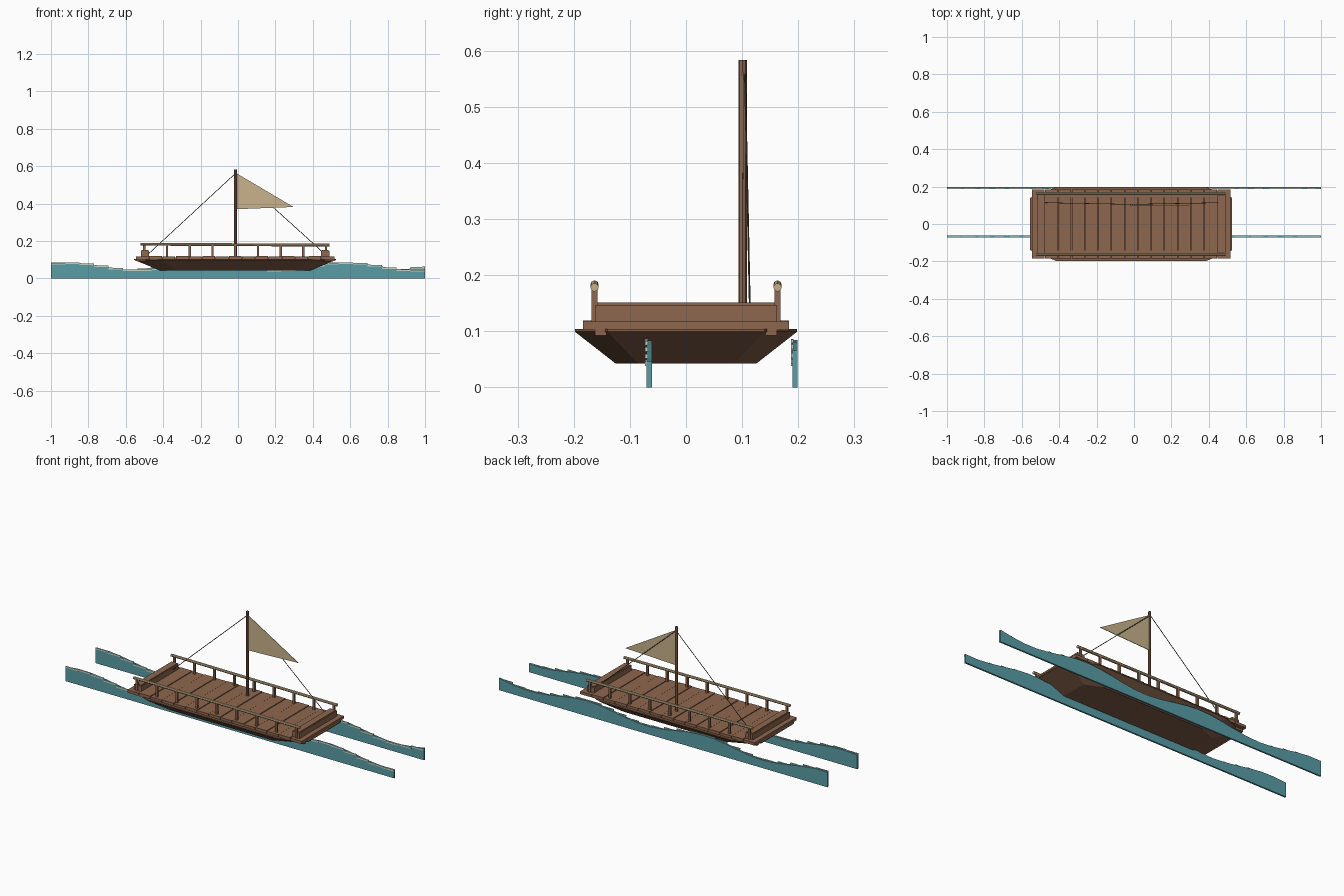
import bpy, bmesh, math
from mathutils import Vector

cube = bpy.data.objects.get("Cube")
if cube:
    bpy.data.objects.remove(cube, do_unlink=True)


def material(name, rgb):
    m = bpy.data.materials.new(name)
    m.use_nodes = True
    m.diffuse_color = (*rgb, 1)
    bsdf = m.node_tree.nodes["Principled BSDF"]
    bsdf.inputs["Base Color"].default_value = (*rgb, 1)
    bsdf.inputs["Roughness"].default_value = 0.9
    return m


WOOD = material("brown wood", (0.27, 0.135, 0.077))
HULL = material("hull wood", (0.22, 0.11, 0.063))
POLE = material("pale bamboo", (0.57, 0.43, 0.25))
SAIL = material("sail cloth", (0.58, 0.45, 0.26))
ROPE = material("dark rope", (0.09, 0.06, 0.04))
WATER = material("teal water", (0.10, 0.34, 0.39))
FOAM = material("pale foam", (0.55, 0.66, 0.56))
CX = -0.015  # middle of the raft along its length


def finish(name, bm, mat):
    bmesh.ops.recalc_face_normals(bm, faces=bm.faces)
    mesh = bpy.data.meshes.new(name)
    bm.to_mesh(mesh)
    bm.free()
    mesh.materials.append(mat)
    ob = bpy.data.objects.new(name, mesh)
    bpy.context.collection.objects.link(ob)
    return ob


def box(name, x, y, z, mat):
    """Box from (low, high) ranges."""
    bm = bmesh.new()
    bmesh.ops.create_cube(bm, size=1)
    for v in bm.verts:
        v.co = [lo + (hi - lo) * (c + 0.5) for (lo, hi), c in zip((x, y, z), v.co)]
    return finish(name, bm, mat)


def rod(name, a, b, r, sides, mat):
    """Straight cylinder between two points."""
    a, b = Vector(a), Vector(b)
    bm = bmesh.new()
    bmesh.ops.create_cone(bm, cap_ends=True, segments=sides, radius1=r, radius2=r,
                          depth=(b - a).length)
    turn = (b - a).to_track_quat("Z", "Y")
    for v in bm.verts:
        v.co = turn @ v.co + (a + b) / 2
    return finish(name, bm, mat)


def plate(name, outline, y0, y1, mat):
    """Outline in x and z, given thickness along y."""
    bm = bmesh.new()
    face = bm.faces.new([bm.verts.new((x, y0, z)) for x, z in outline])
    out = bmesh.ops.extrude_face_region(bm, geom=[face])["geom"]
    for v in out:
        if isinstance(v, bmesh.types.BMVert):
            v.co.y = y1
    return finish(name, bm, mat)


# Hull: eight-sided tray that narrows to a flat bottom
def octagon(bm, long, wide, cut_x, cut_y, z):
    pts = [(long, cut_y), (cut_x, wide), (-cut_x, wide), (-long, cut_y),
           (-long, -cut_y), (-cut_x, -wide), (cut_x, -wide), (long, -cut_y)]
    return [bm.verts.new((CX + x, y, z)) for x, y in pts]


bm = bmesh.new()
rings = [octagon(bm, 0.40, 0.125, 0.31, 0.085, 0.042),
         octagon(bm, 0.54, 0.198, 0.40, 0.14, 0.099),
         octagon(bm, 0.54, 0.198, 0.40, 0.14, 0.104)]
for low, high in zip(rings, rings[1:]):
    for i in range(8):
        j = (i + 1) % 8
        bm.faces.new((low[i], low[j], high[j], high[i]))
bm.faces.new(rings[0])
bm.faces.new(rings[-1])
finish("hull", bm, HULL)

# Deck: cross planks on two stringers, with a raised sill at each end
PLANKS = 15
pitch = 1.064 / PLANKS
for i in range(PLANKS):
    x = CX - 0.532 + i * pitch
    box(f"deck_plank_{i + 1}", (x + 0.0015, x + pitch - 0.0015), (-0.184, 0.184),
        (0.102, 0.119 if i % 2 else 0.117), WOOD)
for side, s in (("front", -1), ("back", 1)):
    box(f"{side}_stringer", (CX - 0.53, CX + 0.53),
        (s * 0.152 - 0.01, s * 0.152 + 0.01), (0.092, 0.112), WOOD)
for end, x in (("right", -0.497), ("left", 0.467)):
    box(f"{end}_sill", (x - 0.022, x + 0.022), (-0.162, 0.162), (0.115, 0.147), WOOD)
    box(f"{end}_sill_cap", (x - 0.018, x + 0.018), (-0.158, 0.158), (0.147, 0.151), WOOD)

# Railings: nine posts and a slightly sloping pole on each side
for side, y in (("front", -0.163), ("back", 0.163)):
    for i in range(9):
        x = CX + (i - 4) * 0.1215
        box(f"{side}_rail_post_{i + 1}", (x - 0.006, x + 0.006), (y - 0.005, y + 0.005),
            (0.115, 0.176), WOOD)
    rod(f"{side}_rail", (-0.52, y, 0.183), (0.49, y, 0.178), 0.0075, 8, POLE)

# Mast, sail and stays
MX, MY = -0.013, 0.101
rod("mast", (MX, MY, 0.11), (MX, MY, 0.583), 0.0075, 8, WOOD)
plate("sail", [(MX, 0.565), (MX, 0.37), (0.297, 0.382)], 0.0995, 0.1025, SAIL)
for end, x in (("right", -0.48), ("left", 0.465)):
    rod(f"{end}_stay", (MX, 0.105, 0.562), (x, 0.114, 0.13), 0.0018, 6, ROPE)

# Water: two upright wavy strips, each with short foam plates along its crest
STEPS = 26
for side, y, crest, wave in (("front", -0.07, -0.90, 0.74), ("back", 0.19, -0.96, 0.71)):
    def height(x):
        return 0.064 + 0.02 * math.cos(math.tau * (x - crest) / wave)

    xs = [-1 + 2 * i / STEPS for i in range(STEPS + 1)]
    top = [(x, height(x)) for x in xs]
    plate(f"{side}_wave", [(-1, 0)] + top + [(1, 0)], y, y + 0.009, WATER)
    for i, (a, b) in enumerate(zip(xs, xs[1:])):
        z = height((a + b) / 2)
        box(f"{side}_foam_{i + 1}", (a, b), (y - 0.003, y + 0.002),
            (z - 0.006, z + 0.002), FOAM)
